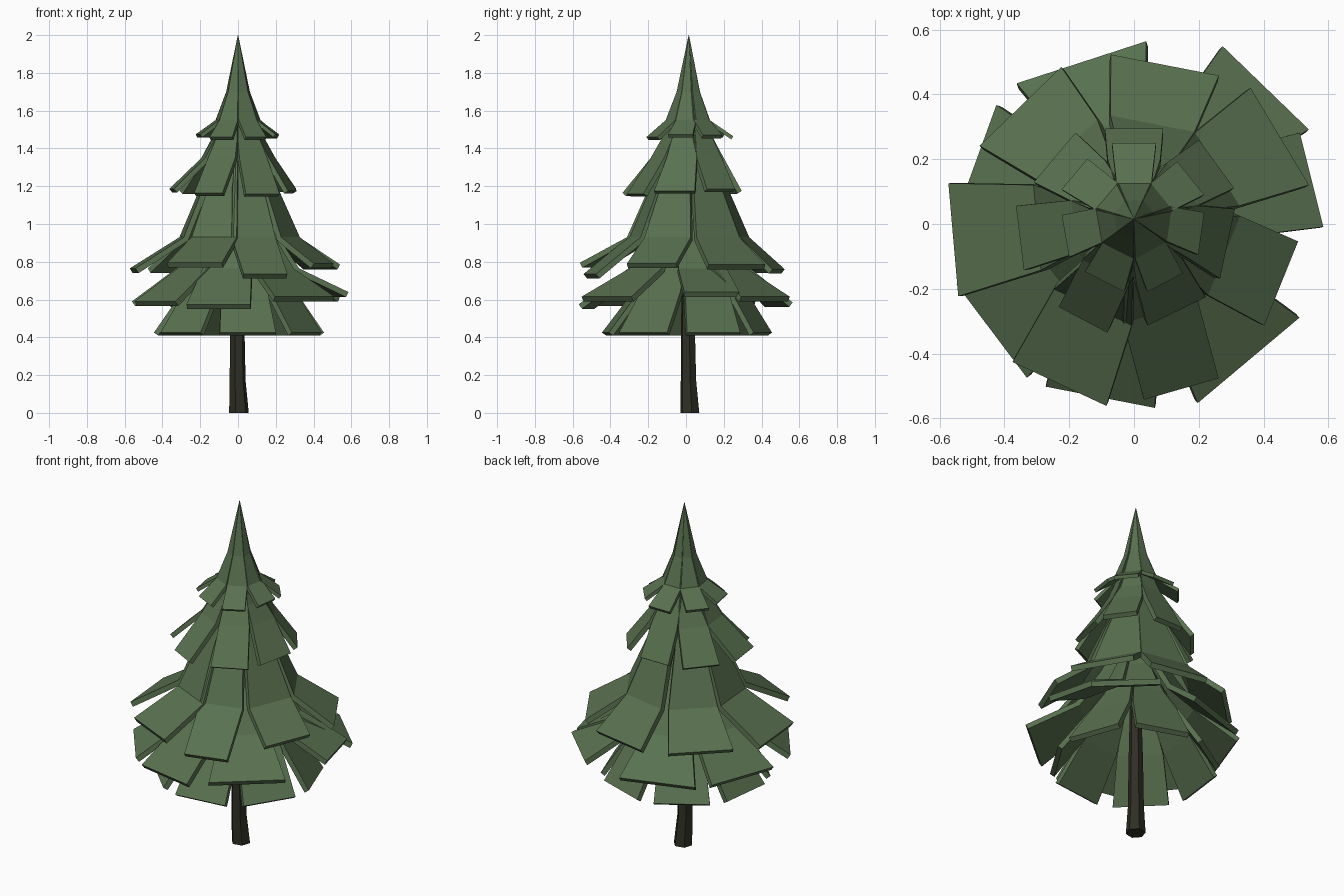
import bpy, bmesh, math
from mathutils import Vector

if "Cube" in bpy.data.objects:
    bpy.data.objects.remove(bpy.data.objects["Cube"])


def material(name, col):
    m = bpy.data.materials.new(name)
    m.diffuse_color = (*col, 1)
    m.use_nodes = True
    m.node_tree.nodes["Principled BSDF"].inputs["Base Color"].default_value = m.diffuse_color
    return m


GREEN = material("needles", (0.1, 0.165, 0.08))
BARK = material("bark", (0.028, 0.028, 0.018))


def finish(bm, name, mat):
    me = bpy.data.meshes.new(name)
    bm.to_mesh(me)
    bm.free()
    me.materials.append(mat)
    ob = bpy.data.objects.new(name, me)
    bpy.context.collection.objects.link(ob)
    return ob


def loft(bm, rings):
    """Skin a closed tube through rings of points and cap both ends."""
    vs = [[bm.verts.new(p) for p in ring] for ring in rings]
    n = len(vs[0])
    for a, b in zip(vs, vs[1:]):
        for i in range(n):
            j = (i + 1) % n
            bm.faces.new((a[i], a[j], b[j], b[i]))
    bm.faces.new(vs[0][::-1])
    bm.faces.new(vs[-1])
    bmesh.ops.recalc_face_normals(bm, faces=bm.faces)


def bough(bm, rows, ang, reach, half, z, thick):
    """One bent slab: inner rows fill their sector, last row is the tip."""
    d = Vector((math.cos(ang), math.sin(ang), 0))
    p = Vector((-d.y, d.x, 0))
    pts = [(r, zz, min(r * (0.49 if r < 0.15 else 0.44), half), 0.015) for r, zz in rows]
    pts.append((reach, z, half, 0.0))
    rings = []
    for i, (r, zz, w, off) in enumerate(pts):
        a, b = pts[max(i - 1, 0)], pts[min(i + 1, len(pts) - 1)]
        t = Vector((b[0] - a[0], b[1] - a[1])).normalized()
        ri, zi = max(0.0, r + t.y * thick), zz - t.x * thick   # inner side, kept off the axis
        wi = w if r > 0.05 else 0.0005
        o = d * r + Vector((0, off, zz))
        n = d * ri + Vector((0, off, zi))
        rings.append([o - p * w, o + p * w, n + p * wi, n - p * wi])
    loft(bm, rings)


def tier(name, rows, boughs, thick):
    bm = bmesh.new()
    for a, reach, half, z in boughs:
        bough(bm, rows, math.radians(a), reach, half, z, thick)
    finish(bm, name, GREEN)


# Foliage tiers: inner profile (radius, z), then boughs (angle, reach, half width, tip z)
tier("top_tier", [(0.001, 2.0), (0.058, 1.7), (0.11, 1.55)],
     [(90, 0.25, 0.068, 1.465), (39, 0.225, 0.066, 1.47), (-8, 0.21, 0.066, 1.475),
      (-62, 0.205, 0.062, 1.46), (-117, 0.2, 0.068, 1.46), (-170, 0.215, 0.066, 1.475),
      (140, 0.24, 0.062, 1.475)], 0.02)

tier("upper_tier", [(0.02, 1.75), (0.13, 1.45), (0.185, 1.35)],
     [(90, 0.295, 0.09, 1.175), (36, 0.315, 0.092, 1.185), (-12, 0.295, 0.11, 1.175),
      (-64, 0.3, 0.1, 1.16), (-118, 0.335, 0.085, 1.165), (-173, 0.355, 0.1, 1.185),
      (140, 0.32, 0.1, 1.175)], 0.026)

tier("middle_tier", [(0.04, 1.55), (0.19, 1.2), (0.3, 0.93)],
     [(79, 0.5, 0.17, 0.76), (134, 0.505, 0.175, 0.765), (185, 0.56, 0.175, 0.765),
      (245, 0.545, 0.16, 0.795), (286, 0.53, 0.12, 0.735), (338, 0.49, 0.14, 0.79),
      (31, 0.525, 0.175, 0.785)], 0.03)

tier("lower_tier", [(0.04, 1.25), (0.2, 0.93), (0.3, 0.765)],
     [(108, 0.525, 0.21, 0.585), (160, 0.525, 0.2, 0.59), (217, 0.55, 0.18, 0.59),
      (259, 0.545, 0.172, 0.575), (310, 0.55, 0.205, 0.615), (14, 0.565, 0.15, 0.64),
      (46, 0.585, 0.185, 0.615)], 0.03)

tier("bottom_tier", [(0.06, 1.06), (0.19, 0.79), (0.28, 0.645)],
     [(a, 0.43, 0.15, 0.425) for a in (-83, -32, 20, 71, 122, 173, 225)], 0.028)

# Trunk: six-sided, flared at the foot
bm = bmesh.new()
loft(bm, [[(cx + r * math.cos(i * math.pi / 3 + 0.2),
            cy + r * math.sin(i * math.pi / 3 + 0.2), z) for i in range(6)]
          for z, r, cx, cy in [(0, 0.053, 0.005, 0.02), (0.17, 0.043, -0.002, 0.013),
                               (0.45, 0.039, -0.004, 0.01), (1.2, 0.02, 0, 0.01)]])
finish(bm, "trunk", BARK)
